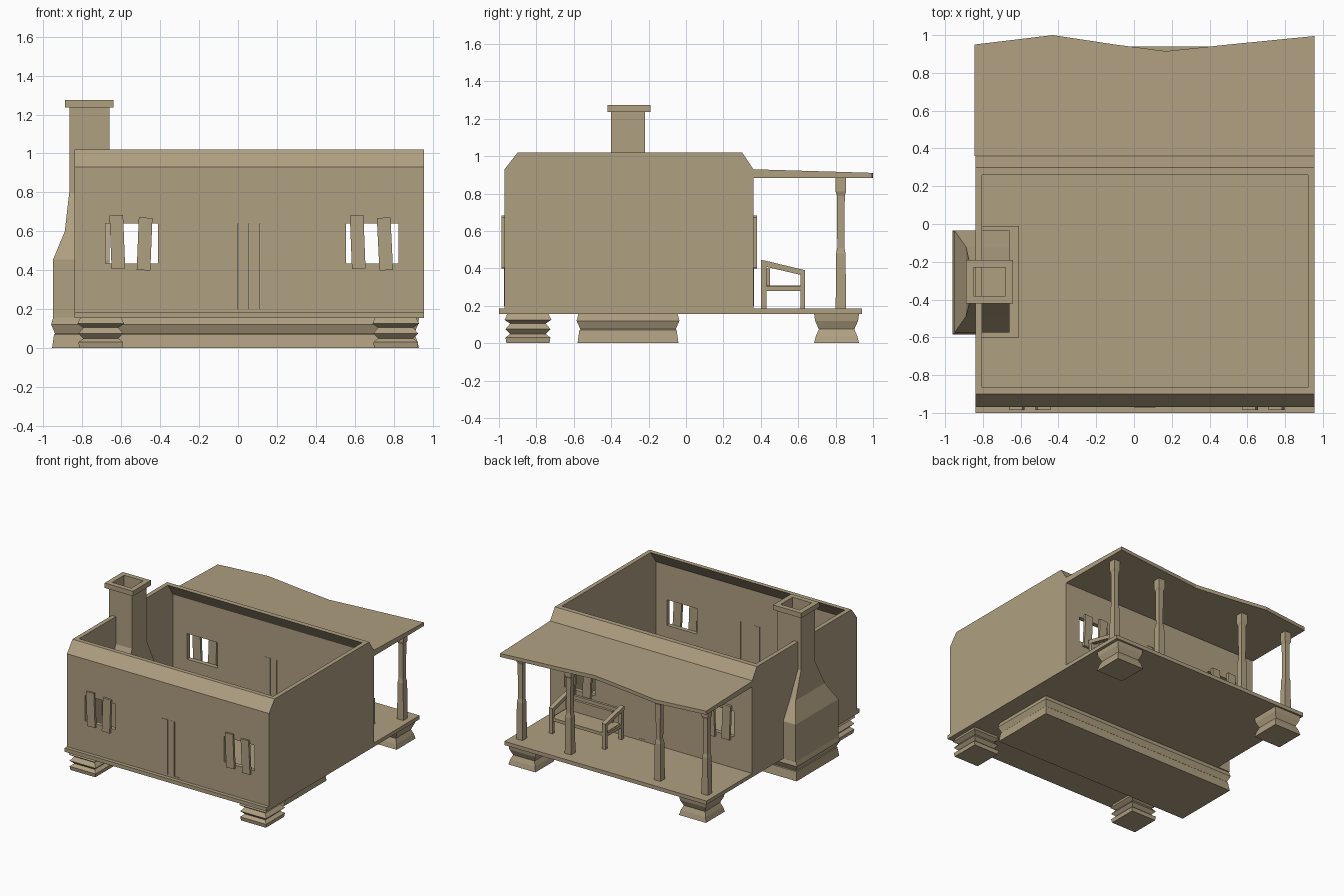
import bpy, bmesh, math
from mathutils import Matrix, Vector

cube = bpy.data.objects.get("Cube")
if cube:
    bpy.data.objects.remove(cube, do_unlink=True)

tan = bpy.data.materials.new("tan_clay")
tan.use_nodes = True
tan.diffuse_color = (0.43, 0.35, 0.22, 1)
tan.node_tree.nodes["Principled BSDF"].inputs["Base Color"].default_value = tan.diffuse_color


def loft(name, rings, cap=True, loop=False):
    """Skin a stack of equal point rings; loop joins the last ring to the first."""
    bm = bmesh.new()
    rows = [[bm.verts.new(p) for p in ring] for ring in rings]
    pairs = list(zip(rows, rows[1:])) + ([(rows[-1], rows[0])] if loop else [])
    n = len(rows[0])
    for a, b in pairs:
        for i in range(n):
            j = (i + 1) % n
            bm.faces.new((a[i], a[j], b[j], b[i]))
    if cap and not loop:
        bm.faces.new(rows[0][::-1])
        bm.faces.new(rows[-1])
    bmesh.ops.recalc_face_normals(bm, faces=bm.faces)
    mesh = bpy.data.meshes.new(name)
    bm.to_mesh(mesh)
    bm.free()
    mesh.materials.append(tan)
    obj = bpy.data.objects.new(name, mesh)
    bpy.context.collection.objects.link(obj)
    return obj


def rect(z, x0, x1, y0, y1):
    return [(x0, y0, z), (x1, y0, z), (x1, y1, z), (x0, y1, z)]


def box(name, x0, x1, y0, y1, z0, z1):
    return loft(name, [rect(z0, x0, x1, y0, y1), rect(z1, x0, x1, y0, y1)])


def stack(name, cx, cy, hx, hy, profile):
    """Rectangular column whose half sizes shrink by an inset at each height."""
    return loft(name, [rect(z, cx - hx + i, cx + hx - i, cy - hy + i, cy + hy - i)
                       for z, i in profile])


def tilted_board(name, x, y, z, width, thick, height, angle):
    obj = box(name, -width / 2, width / 2, -thick / 2, thick / 2, -height / 2, height / 2)
    obj.data.transform(Matrix.Translation((x, y, z)) @ Matrix.Rotation(angle, 4, 'Y'))
    return obj


# Stone footings and the long central footing
NOTCHED = [(0, .01), (.03, .005), (.05, .03), (.075, .005), (.105, .03), (.125, 0), (.157, .015)]
PLAIN = [(0, 0), (.04, .01), (.075, .025), (.12, .005), (.157, 0)]
for side, x in (("left", .81), ("right", -.705)):
    stack("front_footing_" + side, x, -.845, .12, .125, NOTCHED)
    stack("back_footing_" + side, x, .805, .12, .12, PLAIN)
stack("central_footing", -.07, -.31, .89, .275,
      [(0, .005), (.07, .015), (.075, .02), (.12, 0), (.157, .01)])

# Floor deck
box("floor_deck", -.84, .955, -1, .94, .155, .185)

# Walls with sloping parapet, open at the top
walls = loft("walls", [
    rect(.17, -.84, .955, -.97, .36), rect(.93, -.84, .955, -.97, .36),
    rect(1.02, -.84, .955, -.9, .3), rect(1.02, -.805, .92, -.865, .26),
    rect(.92, -.805, .92, -.935, .325), rect(.17, -.805, .92, -.935, .325)], loop=True)

# Window and door openings through front and back walls
for x0, x1, z0, z1 in ((-.68, -.41, .435, .64), (.555, .825, .435, .64), (-.055, .17, .2, .64)):
    cutter = box("opening_cutter", x0, x1, -1.2, .6, z0, z1)
    cutter.hide_render = True
    mod = walls.modifiers.new("opening", 'BOOLEAN')
    mod.operation = 'DIFFERENCE'
    mod.solver = 'EXACT'
    mod.object = cutter
    bpy.context.view_layer.objects.active = walls
    bpy.ops.object.modifier_apply(modifier=mod.name)
    bpy.data.objects.remove(cutter, do_unlink=True)

# Boards over windows and planked doors
for face, board_y, door_y in (("front", -.976, -.953), ("back", .37, .343)):
    for i, wx in enumerate((-.545, .69)):
        tilted_board(f"{face}_window_board_{i}a", wx - .075, board_y, .545, .07, .02, .275, -.04)
        tilted_board(f"{face}_window_board_{i}b", wx + .065, board_y, .535, .07, .02, .27, -.05 + .09 * (1 - i))
    for i in range(4):
        half = (.017, .02, .018, .014)[i]
        x = -.055 + i * .057
        box(f"{face}_door_plank_{i}", x, x + .054, door_y - half, door_y + half, .2, .64)

# Chimney: flared base, hollow shaft and cap
chimney = [rect(.155, -.95, -.66, -.575, -.035), rect(.455, -.95, -.66, -.575, -.035),
           rect(.6, -.89, -.66, -.49, -.12), rect(.8, -.867, -.66, -.4, -.22),
           rect(1.235, -.867, -.66, -.4, -.22), rect(1.235, -.89, -.64, -.42, -.19),
           rect(1.275, -.89, -.64, -.42, -.19), rect(1.275, -.85, -.68, -.38, -.23),
           rect(.85, -.85, -.68, -.38, -.23)]
loft("chimney", chimney)
box("hearth", -.81, -.61, -.6, -.01, .18, .195)

# Porch roof with a ragged outer edge
edge = [(.955, .36), (.955, .995), (.5, .95), (.17, .915), (-.1, .95), (-.43, 1), (-.845, .95), (-.845, .36)]
loft("porch_roof", [[(x, y, .883) for x, y in edge],
                    [(x, y, .93 - .03 * (y - .36)) for x, y in edge]])

# Porch posts
for i, x in enumerate((.88, .45, -.345, -.765)):
    stack(f"porch_post_{i}", x, .828, .028, .028,
          [(.18, 0), (.48, .003), (.51, .009), (.79, .007), (.81, 0), (.885, 0)])

# Porch bench
for side, x in (("left", .755), ("right", .285)):
    box("bench_back_leg_" + side, x - .015, x + .015, .4, .43, .18, .43)
    box("bench_front_leg_" + side, x - .015, x + .015, .612, .637, .18, .38)
    arm = [(.4, .415), (.637, .36), (.637, .39), (.43, .44), (.4, .445)]
    loft("bench_arm_" + side, [[(x + d, y, z) for y, z in arm] for d in (-.017, .017)])
    box("bench_side_rail_" + side, x - .012, x + .012, .42, .62, .28, .305)
box("bench_seat", .285, .755, .425, .63, .285, .31)
box("bench_back_rail", .285, .755, .405, .425, .385, .425)
box("bench_back_panel", .34, .7, .43, .45, .31, .4)
